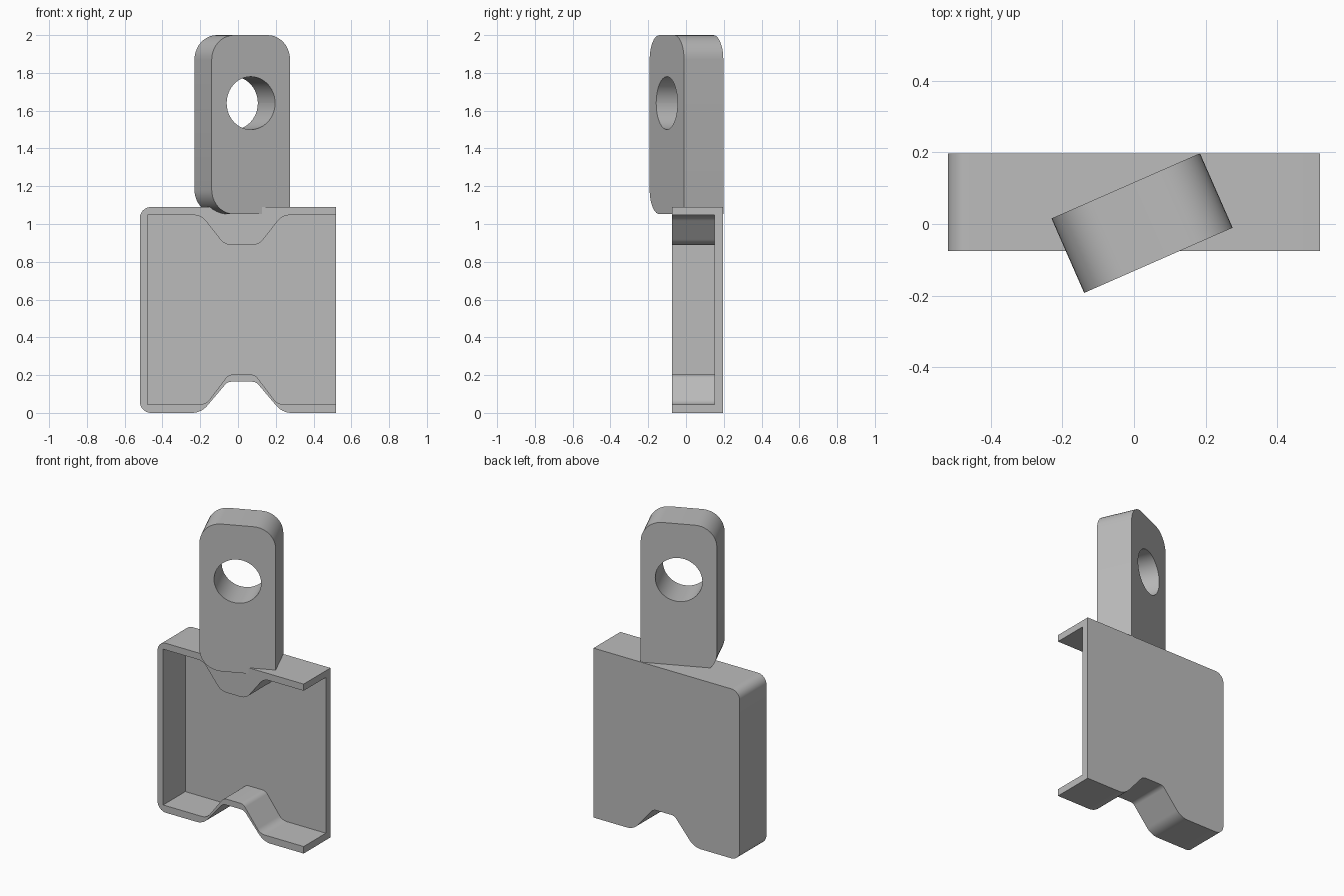
import bpy
import bmesh
from math import radians, tan
from mathutils import Matrix, Vector

cube = bpy.data.objects.get("Cube")
if cube:
    bpy.data.objects.remove(cube, do_unlink=True)

# One plain grey for everything
grey = bpy.data.materials.new("plain_grey")
grey.use_nodes = True
colour = (0.5, 0.5, 0.5, 1)
grey.diffuse_color = colour
grey.node_tree.nodes["Principled BSDF"].inputs["Base Color"].default_value = colour


def rounded(corners, steps=10):
    """Outline from (x, z, radius) corners, with each corner filleted."""
    pts = []
    n = len(corners)
    for i, (x, z, r) in enumerate(corners):
        p = Vector((x, z))
        if r == 0:
            pts.append(p)
            continue
        a = (Vector(corners[i - 1][:2]) - p).normalized()
        b = (Vector(corners[(i + 1) % n][:2]) - p).normalized()
        half = a.angle(b) / 2
        start = p + a * (r / tan(half))
        centre = p + (a + b).normalized() * (r / abs(a.cross(b)) * (a + b).length)
        arm = start - centre
        turn = (p + b * (r / tan(half)) - centre).angle_signed(arm)
        for k in range(steps + 1):
            pts.append(centre + Matrix.Rotation(turn * k / steps, 2) @ arm)
    return pts


def prism(name, outline, y0, y1):
    """Extrude an x-z outline from y0 to y1."""
    bm = bmesh.new()
    face = bm.faces.new([bm.verts.new((p.x, y0, p.y)) for p in outline])
    out = bmesh.ops.extrude_face_region(bm, geom=[face])
    moved = [v for v in out["geom"] if isinstance(v, bmesh.types.BMVert)]
    bmesh.ops.translate(bm, verts=moved, vec=(0, y1 - y0, 0))
    bmesh.ops.recalc_face_normals(bm, faces=bm.faces)
    mesh = bpy.data.meshes.new(name)
    bm.to_mesh(mesh)
    bm.free()
    mesh.materials.append(grey)
    obj = bpy.data.objects.new(name, mesh)
    bpy.context.collection.objects.link(obj)
    return obj


def select(obj):
    bpy.ops.object.select_all(action='DESELECT')
    obj.select_set(True)
    bpy.context.view_layer.objects.active = obj


def cut(obj, cutter):
    select(obj)
    mod = obj.modifiers.new("cut", 'BOOLEAN')
    mod.operation = 'DIFFERENCE'
    mod.solver = 'EXACT'
    mod.object = cutter
    bpy.ops.object.modifier_apply(modifier=mod.name)
    bpy.data.objects.remove(cutter, do_unlink=True)
    bpy.ops.object.shade_smooth_by_angle(angle=radians(30))


def bump(base, top, z_base, z_top, r_base, r_top):
    """Trapezoid hump corners, running from -x to +x."""
    mid = 0.02
    return [(mid - base, z_base, r_base), (mid - top, z_top, r_top),
            (mid + top, z_top, r_top), (mid + base, z_base, r_base)]


# Case: rounded block with an arch underneath
half = 0.52
case = prism("case", rounded(
    [(-half, 0, 0.06)] + bump(0.215, 0.075, 0, 0.165, 0.107, 0.045)
    + [(half, 0, 0), (half, 1.09, 0), (-half, 1.09, 0.06)]), -0.075, 0.197)

# Cavity open to the front and to the +x end
cavity = prism("cavity_cutter", rounded(
    [(-0.48, 0.045, 0)] + bump(0.19, 0.07, 0.045, 0.203, 0.067, 0.045)
    + [(0.7, 0.045, 0), (0.7, 1.047, 0)]
    + bump(0.215, 0.09, 1.047, 0.888, 0.08, 0.08)[::-1]
    + [(-0.48, 1.047, 0)]), -0.2, 0.15)
cavity.hide_render = True
cut(case, cavity)

# Hanging tab, turned about the vertical axis
w, r = 0.2265, 0.13
tab = prism("hanging_tab", rounded(
    [(-w, 1.052, r), (w, 1.052, 0), (w, 2, r), (-w, 2, r)]), -0.1135, 0.1135)
hole = prism("hole_cutter", rounded(
    [(x * 0.14, 1.64 + z * 0.14, 0.1399)
     for x, z in ((-1, -1), (1, -1), (1, 1), (-1, 1))], 12), -0.3, 0.3)
hole.hide_render = True
cut(tab, hole)
tab.location = (0.0225, 0.0025, 0)
tab.rotation_euler.z = radians(23.7)
